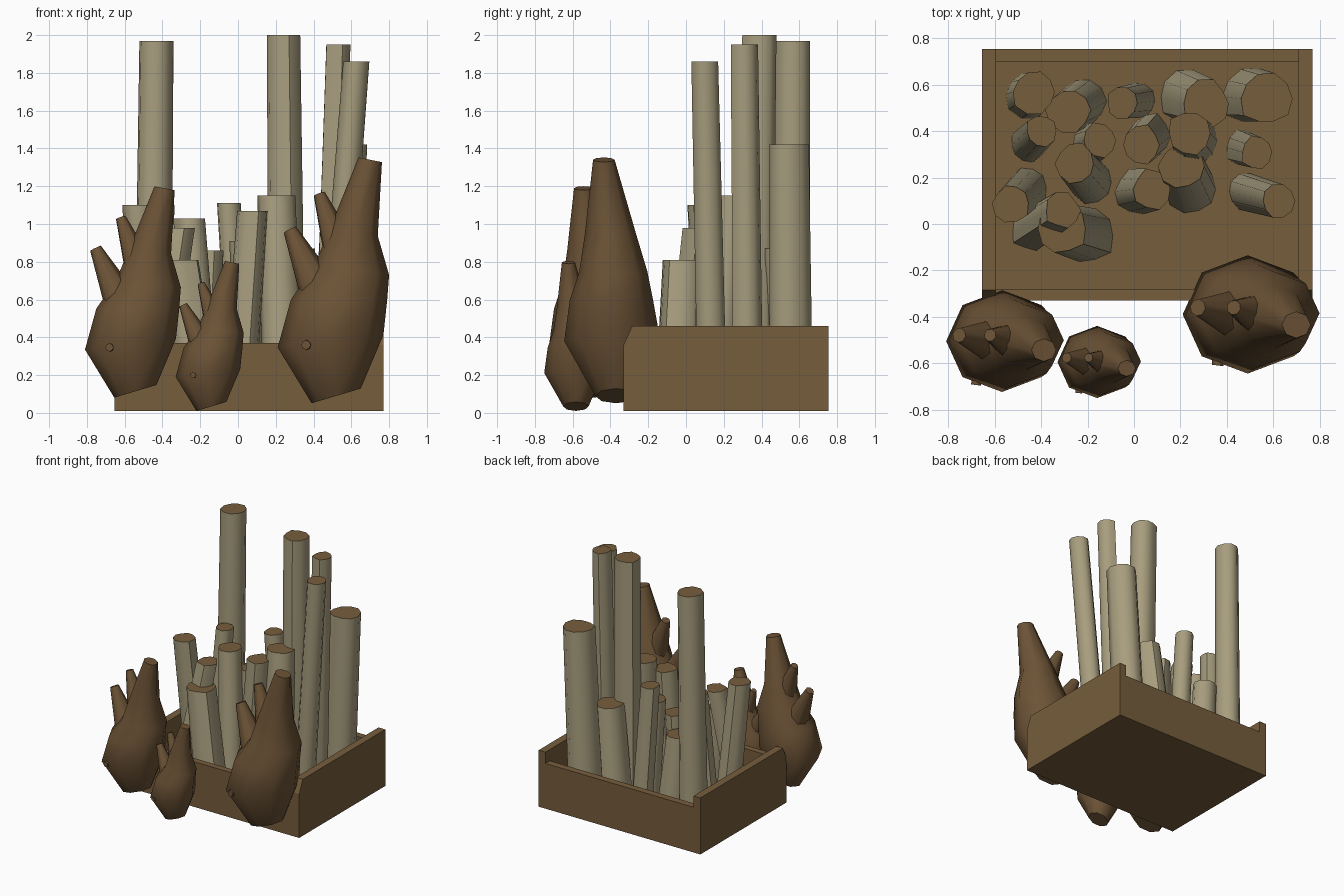
import bpy, bmesh, math, random
from mathutils import Vector

cube = bpy.data.objects.get("Cube")
if cube:
    bpy.data.objects.remove(cube, do_unlink=True)
random.seed(4)


def material(name, colour):
    m = bpy.data.materials.new(name)
    m.use_nodes = True
    m.diffuse_color = (*colour, 1)
    m.node_tree.nodes["Principled BSDF"].inputs["Base Color"].default_value = (*colour, 1)
    return m


timber = material("timber brown", (0.18, 0.11, 0.045))
bark = material("pale bark", (0.39, 0.34, 0.21))
burl_wood = material("burl brown", (0.15, 0.086, 0.037))


def finish(name, bm, mats, smooth=None):
    bmesh.ops.recalc_face_normals(bm, faces=bm.faces)
    mesh = bpy.data.meshes.new(name)
    bm.to_mesh(mesh)
    bm.free()
    for m in mats:
        mesh.materials.append(m)
    ob = bpy.data.objects.new(name, mesh)
    bpy.context.collection.objects.link(ob)
    if smooth:
        bpy.ops.object.select_all(action='DESELECT')
        ob.select_set(True)
        bpy.context.view_layer.objects.active = ob
        bpy.ops.object.shade_smooth_by_angle(angle=math.radians(smooth))
    return ob


def loft(bm, rings):
    """Skin a list of closed point rings and cap both ends."""
    loops = [[bm.verts.new(p) for p in ring] for ring in rings]
    n = len(loops[0])
    for a, b in zip(loops, loops[1:]):
        for i in range(n):
            j = (i + 1) % n
            bm.faces.new((a[i], a[j], b[j], b[i]))
    bm.faces.new(loops[0])
    return bm.faces.new(loops[-1])


def side_panel(name, x0, x1):
    # Profile in y and z with the front top corner clipped
    profile = [(-0.33, 0.07), (0.755, 0.07), (0.755, 0.46), (-0.285, 0.46), (-0.33, 0.36)]
    bm = bmesh.new()
    loft(bm, [[(x, y, z) for y, z in profile] for x in (x0, x1)])
    finish(name, bm, [timber])


def board(name, lo, hi):
    bm = bmesh.new()
    corners = [(lo[0], lo[1]), (hi[0], lo[1]), (hi[0], hi[1]), (lo[0], hi[1])]
    loft(bm, [[(x, y, z) for x, y in corners] for z in (lo[2], hi[2])])
    finish(name, bm, [timber])


# Planter box
board("box_floor", (-0.655, -0.33, 0.01), (0.77, 0.755, 0.07))
board("front_board", (-0.595, -0.33, 0.07), (0.71, -0.28, 0.37))
board("back_board", (-0.595, 0.70, 0.07), (0.71, 0.755, 0.37))
side_panel("right_board", -0.655, -0.595)
side_panel("left_board", 0.71, 0.77)


# Standing logs with irregular outlines and cut tops
def log(name, top, base, height, radius):
    n = 10
    wobble = [random.uniform(0.88, 1.1) for _ in range(n)]

    def ring(centre, z, r):
        return [(centre[0] + r * w * math.cos(math.tau * i / n),
                 centre[1] + r * w * math.sin(math.tau * i / n), z)
                for i, w in enumerate(wobble)]

    bm = bmesh.new()
    cap = loft(bm, [ring(base, 0.06, radius * 1.1), ring(top, height, radius)])
    cap.material_index = 1
    finish(name, bm, [bark, timber], 50)


logs = [  # top, base, height, radius
    ((-0.43, 0.57), (-0.45, 0.56), 1.97, 0.095),
    ((-0.28, 0.49), (-0.22, 0.53), 0.77, 0.095),
    ((-0.05, 0.52), (0.02, 0.53), 1.11, 0.068),
    ((0.31, 0.52), (0.22, 0.55), 0.87, 0.10),
    ((0.57, 0.54), (0.50, 0.55), 1.42, 0.115),
    ((0.24, 0.39), (0.26, 0.36), 2.0, 0.095),
    ((-0.40, 0.40), (-0.46, 0.34), 1.10, 0.068),
    ((-0.53, 0.09), (-0.46, 0.16), 1.10, 0.08),
    ((-0.25, 0.26), (-0.18, 0.18), 1.03, 0.085),
    ((-0.15, 0.36), (-0.19, 0.34), 0.86, 0.075),
    ((0.03, 0.34), (0.07, 0.38), 0.91, 0.085),
    ((0.08, 0.15), (0.01, 0.14), 1.07, 0.085),
    ((0.21, 0.25), (0.25, 0.15), 1.15, 0.10),
    ((0.53, 0.31), (0.47, 0.33), 1.95, 0.07),
    ((0.62, 0.10), (0.48, 0.14), 1.86, 0.07),
    ((-0.31, -0.02), (-0.20, -0.05), 0.81, 0.105),
    ((-0.31, 0.06), (-0.45, -0.03), 0.98, 0.075),
]
for i, spec in enumerate(logs):
    log(f"log_{i + 1}", *spec)


# Burls: swollen lofted trunk, two tapered branches and a small knot
trunk = [  # z, centre x, centre y, x radius, y radius, slope
    (0.09, 0.52, -0.37, 0.13, 0.11, 0.30),
    (0.38, 0.49, -0.39, 0.28, 0.255, 0.12),
    (0.60, 0.535, -0.395, 0.255, 0.22, 0.0),
    (0.75, 0.60, -0.385, 0.20, 0.18, -0.1),
    (0.95, 0.61, -0.40, 0.13, 0.135, -0.1),
    (1.34, 0.70, -0.435, 0.062, 0.057, -0.2),
]
branches = [  # start, end, start radius, end radius
    ((0.50, -0.40, 0.50), (0.275, -0.36, 0.97), 0.14, 0.037),
    ((0.57, -0.40, 0.78), (0.43, -0.36, 1.16), 0.11, 0.032),
    ((0.38, -0.45, 0.36), (0.36, -0.61, 0.36), 0.03, 0.025),
]


def burl(name, scale, left, centre_y, bottom):
    def place(p):
        return Vector((left + scale * (p[0] - 0.21),
                       centre_y + scale * (p[1] + 0.39),
                       bottom + scale * (p[2] - 0.05)))

    bm = bmesh.new()
    n = 8
    angles = [math.tau * i / n for i in range(n)]
    loft(bm, [[place((cx + rx * math.cos(a), cy + ry * math.sin(a),
                      z + slope * rx * math.cos(a))) for a in angles]
              for z, cx, cy, rx, ry, slope in trunk])
    for start, end, r0, r1 in branches:
        start, end = Vector(start), Vector(end)
        turn = (end - start).to_track_quat('Z', 'Y')
        loft(bm, [[place(c + turn @ Vector((r * math.cos(a), r * math.sin(a), 0)))
                   for a in angles] for c, r in ((start, r0), (end, r1))])
    finish(name, bm, [burl_wood], 50)


burl("large_burl", 1.0, 0.21, -0.39, 0.05)
burl("medium_burl", 0.86, -0.81, -0.505, 0.08)
burl("small_burl", 0.61, -0.33, -0.595, 0.01)
